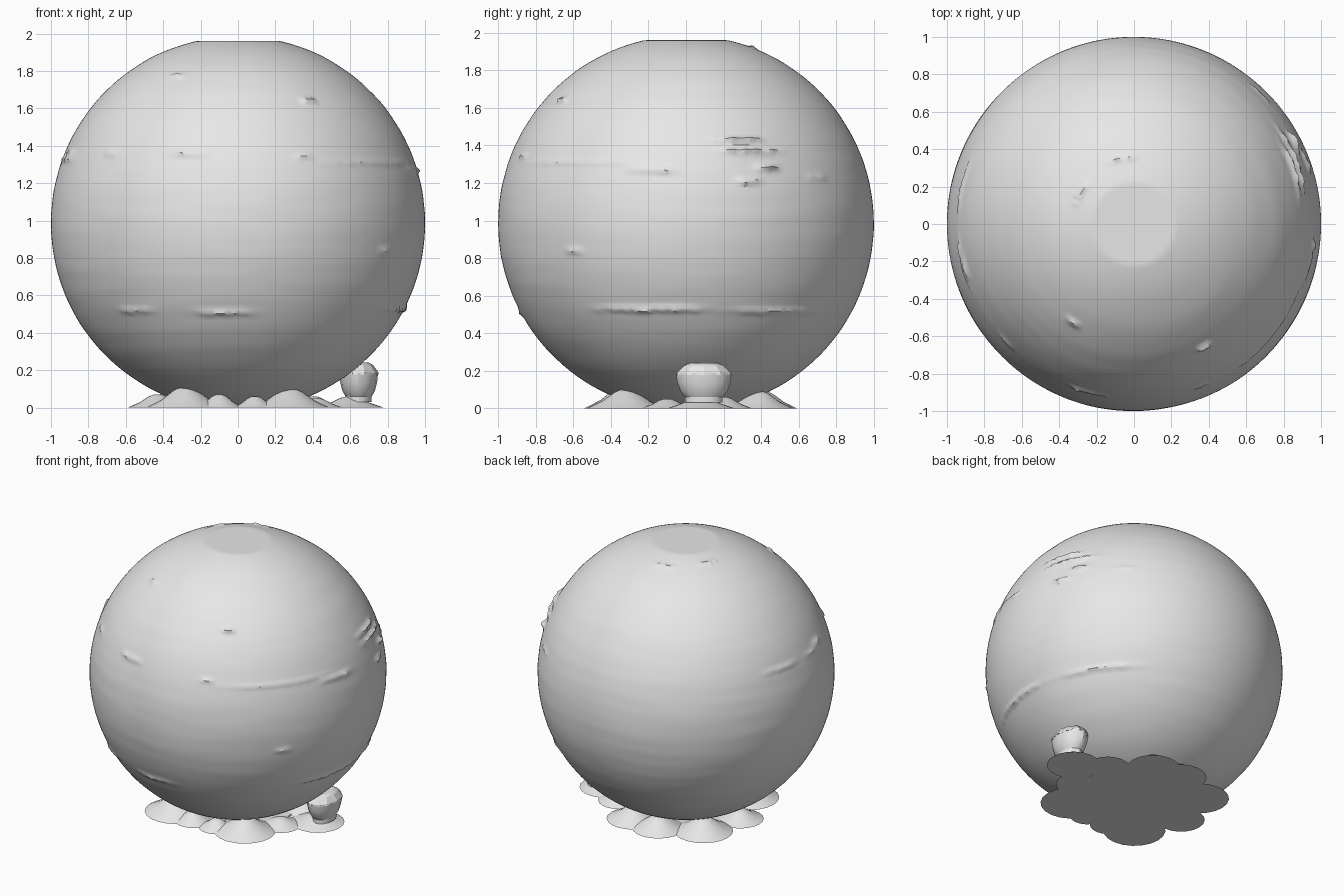
import bpy
import bmesh
import math
from mathutils import Vector, noise

old = bpy.data.objects.get("Cube")
if old:
    bpy.data.objects.remove(old, do_unlink=True)

# One plain grey for every part
grey = bpy.data.materials.new("plain_grey")
grey.use_nodes = True
COLOUR = (0.8, 0.8, 0.8, 1)
grey.diffuse_color = COLOUR
grey.node_tree.nodes["Principled BSDF"].inputs["Base Color"].default_value = COLOUR


def finish(name, bm, angle):
    bmesh.ops.recalc_face_normals(bm, faces=bm.faces)
    mesh = bpy.data.meshes.new(name)
    bm.to_mesh(mesh)
    bm.free()
    mesh.materials.append(grey)
    obj = bpy.data.objects.new(name, mesh)
    bpy.context.collection.objects.link(obj)
    bpy.ops.object.select_all(action='DESELECT')
    obj.select_set(True)
    bpy.context.view_layer.objects.active = obj
    bpy.ops.object.shade_smooth_by_angle(angle=math.radians(angle))
    return obj


def lathe(name, centre, profile, sides, squash=1, angle=30):
    """Turn a (radius, height) profile around z and cap both ends."""
    bm = bmesh.new()
    rings = []
    for radius, height in profile:
        ring = []
        for i in range(sides):
            a = math.tau * i / sides
            ring.append(bm.verts.new((centre[0] + squash * radius * math.cos(a),
                                      centre[1] + radius * math.sin(a), height)))
        rings.append(ring)
    for low, high in zip(rings, rings[1:]):
        for i in range(sides):
            j = (i + 1) % sides
            bm.faces.new((low[i], low[j], high[j], high[i]))
    bm.faces.new(rings[0])
    bm.faces.new(rings[-1])
    return finish(name, bm, angle)


# Surface ridges: azimuth in degrees, height, half length in degrees, relief
RIDGES = [
    (-106, 1.36, 6, .016), (-137, 1.36, 3, .01), (-165, 1.36, 4, .016),
    (-68, 1.34, 3, .012), (-38, 1.31, 24, .008), (-122, 1.77, 4, .02),
    (-60, 1.64, 3, .03), (-37, .84, 3, .012), (-128, .52, 7, .014),
    (-95, .51, 10, .014), (-13, .53, 18, .02), (34, .52, 18, .014),
    (-11, 1.27, 8, .02), (19, 1.43, 10, .025), (22, 1.37, 11, .025),
    (27, 1.28, 4, .03), (20, 1.21, 4, .02), (46, 1.23, 4, .01),
    (168, 1.33, 9, .014), (-167, 1.33, 9, .014),
    (100, 1.92, 12, .014), (150, 1.93, 12, .014),
]
MIDDLE = .985
BANDS = [(math.radians(a), math.asin(z - MIDDLE), math.radians(w), h)
         for a, z, w, h in RIDGES]


def relief(direction):
    """Height of the ridges and faint ripples along a direction."""
    az = math.atan2(direction.y, direction.x)
    lat = math.asin(max(-1, min(1, direction.z)))
    rough = noise.noise(direction * 35)
    total = .0015 * noise.noise(Vector((direction.x * 2, direction.y * 2, direction.z * 14)))
    for a, l, width, height in BANDS:
        up = (lat - l + .008 * rough) / .016
        if abs(up) > 3:
            continue
        along = ((az - a + math.pi) % math.tau - math.pi) / width
        if abs(along) < 2:
            total += height * math.exp(-up * up - along ** 4) * (.8 + .7 * rough)
    return total


# Big ball, slightly flattened at top and bottom
bm = bmesh.new()
bmesh.ops.create_uvsphere(bm, u_segments=288, v_segments=190, radius=1)
for v in bm.verts:
    d = v.co.normalized()
    v.co = d
    v.co.z = max(-.983, min(.975, d.z))
    v.co += d * relief(d)
    if abs(v.co.x) > 1:
        v.co.x = math.copysign(1, v.co.x)
    v.co.z += MIDDLE
finish("ball", bm, 40)

# Low mounds around the foot: x, y, radius, height
MOUNDS = [
    (.60, .08, .18, .06), (.28, -.32, .21, .10), (-.28, -.33, .21, .11),
    (-.34, .28, .20, .10), (-.06, .41, .18, .09), (.16, .39, .18, .09),
    (-.10, -.38, .13, .07), (.09, -.38, .12, .06), (-.43, -.02, .16, .07),
    (.40, .20, .15, .06), (.42, -.10, .14, .05),
]
for n, (x, y, r, h) in enumerate(MOUNDS):
    lathe(f"mound_{n + 1}", (x, y),
          [(r, 0), (r * .6, h * .4), (r * .3, h * .85), (r * .12, h)], 20, angle=45)

# Flat ground plate joining the mounds
lathe("ground_plate", (0, 0), [(.40, 0), (.40, .008)], 32)

# Small pot standing on the side mound
lathe("pot", (.645, .095),
      [(.10, .03), (.10, .06), (.125, .09), (.142, .14), (.148, .185)], 16, squash=.7)
lathe("pot_lid", (.645, .095),
      [(.153, .178), (.15, .19), (.11, .228), (.08, .24)], 10, squash=.7, angle=20)
